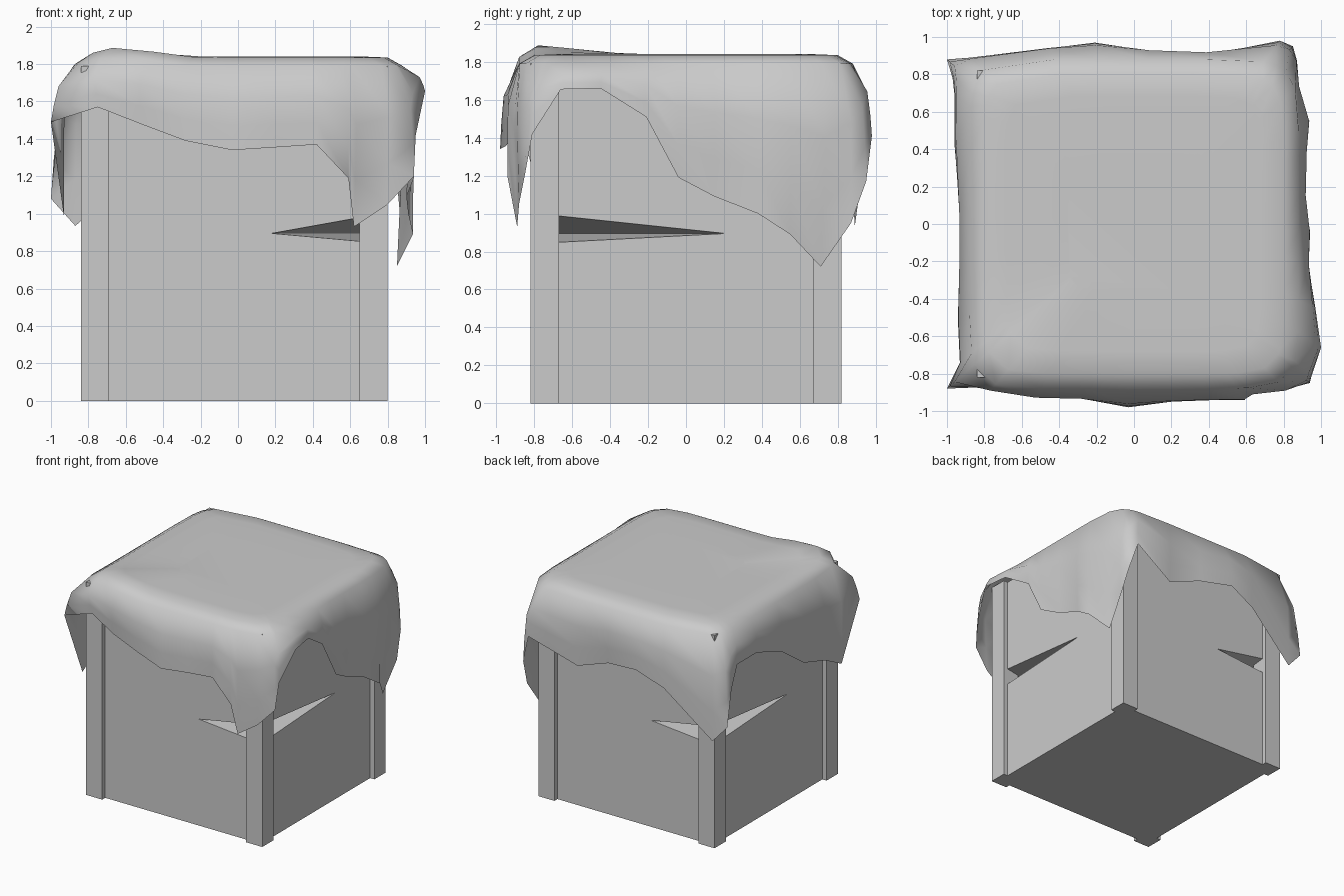
import bpy, bmesh, math
from mathutils import Vector

if "Cube" in bpy.data.objects:
    bpy.data.objects.remove(bpy.data.objects["Cube"])

CX = -0.02      # crate centre in x


def mesh_object(name, bm):
    bmesh.ops.recalc_face_normals(bm, faces=bm.faces)
    me = bpy.data.meshes.new(name)
    bm.to_mesh(me)
    bm.free()
    ob = bpy.data.objects.new(name, me)
    bpy.context.collection.objects.link(ob)
    return ob


def box(name, x0, x1, y0, y1, z0, z1):
    bm = bmesh.new()
    bmesh.ops.create_cube(bm, size=1)
    for v in bm.verts:
        v.co = ((x0 + x1) / 2 + v.co.x * (x1 - x0),
                (y0 + y1) / 2 + v.co.y * (y1 - y0),
                (z0 + z1) / 2 + v.co.z * (z1 - z0))
    return mesh_object(name, bm)


# crate body with recessed panels
body = box("crate_body", CX - 0.78, CX + 0.78, -0.78, 0.78, 0, 1.79)

# wedge-shaped splits at two opposite corners
a, b = Vector((0.18, -0.78, 0.895)), Vector((0.76, 0.21, 0.895))
ext = (b - a) * 0.1
tetra = [a - ext, b + ext, Vector((0.82, -0.83, 0.835)), Vector((0.82, -0.83, 1.015))]
for i, s in enumerate((1, -1)):
    bm = bmesh.new()
    vs = [bm.verts.new((CX + s * (p.x - CX), s * p.y, p.z)) for p in tetra]
    for f in ((0, 1, 2), (0, 1, 3), (0, 2, 3), (1, 2, 3)):
        bm.faces.new([vs[k] for k in f])
    cutter = mesh_object("split_cutter_%d" % i, bm)
    cutter.hide_render = True
    mod = body.modifiers.new("split", 'BOOLEAN')
    mod.operation = 'DIFFERENCE'
    mod.solver = 'EXACT'
    mod.object = cutter
    bpy.context.view_layer.objects.active = body
    bpy.ops.object.modifier_apply(modifier=mod.name)
    bpy.data.objects.remove(cutter)

# corner posts
for sx, nx in ((-1, "left"), (1, "right")):
    for sy, ny in ((-1, "front"), (1, "back")):
        xs = sorted((CX + sx * 0.67, CX + sx * 0.82))
        ys = sorted((sy * 0.67, sy * 0.82))
        box("%s_%s_post" % (ny, nx), *xs, *ys, 0, 1.79)

# draped cloth: hem outline, counter-clockwise from the front left corner
hem = [
    (-1.00, -0.88, 1.49), (-0.75, -0.87, 1.57), (-0.52, -0.92, 1.48), (-0.28, -0.93, 1.39),
    (-0.03, -0.98, 1.34), (0.20, -0.95, 1.355), (0.42, -0.94, 1.37), (0.59, -0.94, 1.19),
    (0.62, -0.89, 0.93), (0.80, -0.88, 1.05), (0.94, -0.85, 1.20), (0.95, -0.81, 1.42),
    (1.00, -0.66, 1.655), (0.97, -0.45, 1.66), (0.93, -0.21, 1.51), (0.94, -0.04, 1.19),
    (0.90, 0.15, 1.09), (0.91, 0.38, 1.00), (0.935, 0.55, 0.89), (0.85, 0.71, 0.72),
    (0.87, 0.87, 0.95), (0.85, 0.95, 1.17), (0.78, 0.98, 1.41), (0.38, 0.90, 1.24),
    (0.08, 0.92, 1.35), (-0.21, 0.97, 1.39), (-0.45, 0.94, 1.29), (-0.87, 0.89, 0.935),
    (-1.00, 0.88, 1.08), (-0.97, 0.78, 1.36), (-0.96, 0.69, 1.53), (-0.96, 0.43, 1.53),
    (-0.93, 0.06, 1.39), (-0.93, -0.24, 1.18), (-0.94, -0.51, 1.10), (-0.93, -0.74, 0.98),
]
hem = [Vector(h) for h in hem]


def rim(h, half, z, p=9):
    """Point above a hem point, on a rounded square of the given half size."""
    n = (abs(h.x) ** p + abs(h.y) ** p) ** (1 / p)
    q = Vector((h.x * half / n, h.y * half / n, z))
    q.z += 0.055 * math.exp(-((q.x + 0.62) ** 2 + (q.y + 0.8) ** 2) / 0.05)   # puffed fold
    return q


bm = bmesh.new()
rings = []
for half, z in ((0.35, 1.84), (0.68, 1.84), (0.80, 1.835), (0.88, 1.79)):
    rings.append([bm.verts.new(rim(h, half, z)) for h in hem])
for t, bulge in ((0.35, 1.02), (0.7, 1.01), (1.0, 1.0)):
    ring = []
    for h in hem:
        q = rim(h, 0.90, 1.77).lerp(h, t)
        w = t ** 0.6
        r = rim(h, 0.90, 1.77)
        ring.append(bm.verts.new(((r.x + (h.x - r.x) * w) * bulge,
                                  (r.y + (h.y - r.y) * w) * bulge, q.z)))
    rings.append(ring)
bm.faces.new(rings[0])
n = len(hem)
for r0, r1 in zip(rings, rings[1:]):
    for i in range(n):
        j = (i + 1) % n
        bm.faces.new((r0[i], r1[i], r1[j], r0[j]))
for v in bm.verts:
    v.co.x = max(-1, min(1, v.co.x))
    v.co.y = max(-0.985, min(0.985, v.co.y))
cloth = mesh_object("draped_cloth", bm)
for f in cloth.data.polygons:
    f.use_smooth = True
